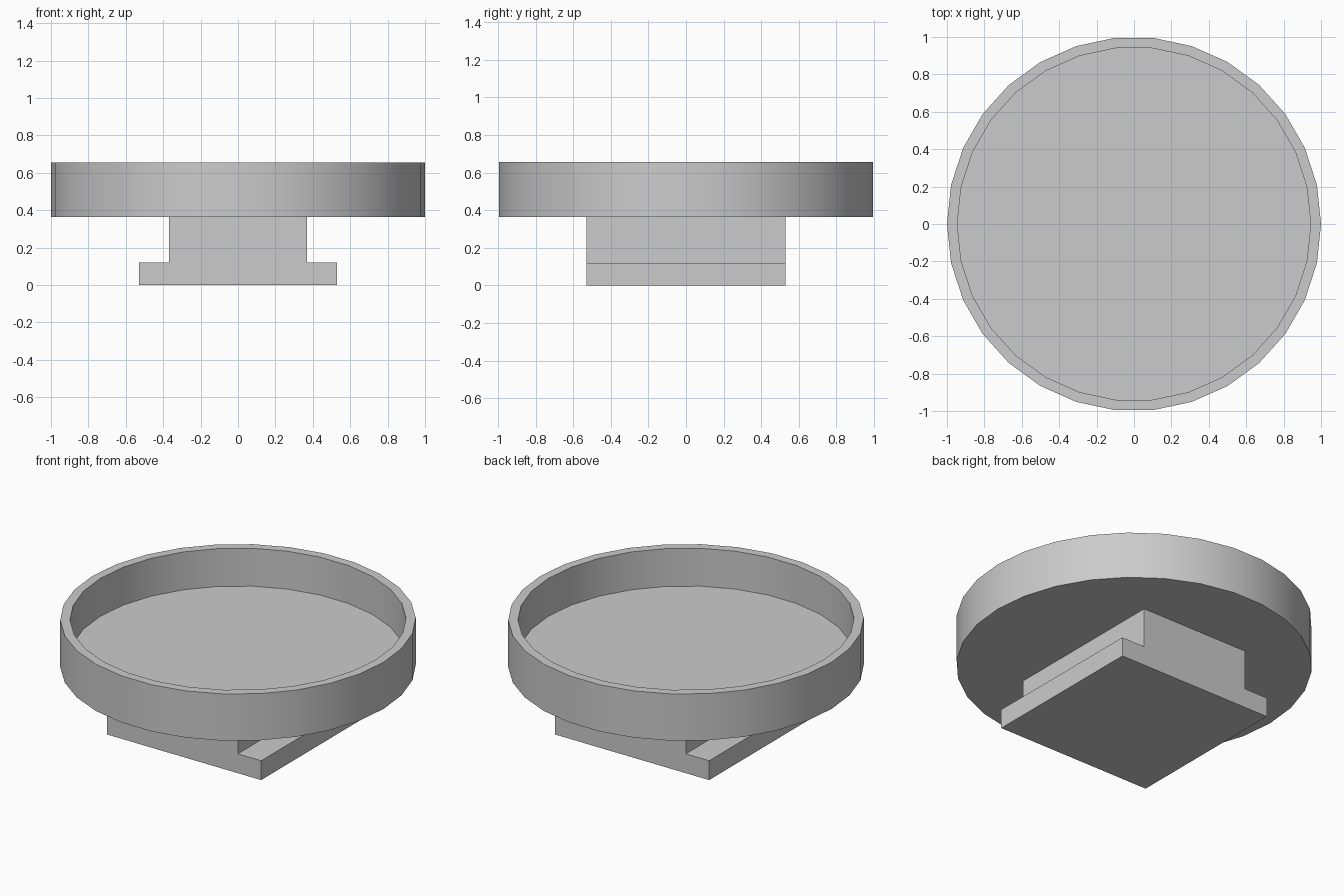
import bpy
import bmesh
import math

cube = bpy.data.objects.get("Cube")
if cube:
    bpy.data.objects.remove(cube, do_unlink=True)

SIDES = 30

grey = bpy.data.materials.new("plain grey")
grey.use_nodes = True
colour = (0.6, 0.6, 0.6, 1)
grey.diffuse_color = colour
grey.node_tree.nodes["Principled BSDF"].inputs["Base Color"].default_value = colour


def finish(name, bm):
    bmesh.ops.recalc_face_normals(bm, faces=bm.faces)
    mesh = bpy.data.meshes.new(name)
    bm.to_mesh(mesh)
    bm.free()
    mesh.materials.append(grey)
    obj = bpy.data.objects.new(name, mesh)
    bpy.context.collection.objects.link(obj)
    return obj


# Round tray: rings from underside up the wall, over the rim, down to the floor
bm = bmesh.new()
rings = []
for radius, z in ((1, 0.365), (1, 0.655), (0.945, 0.655), (0.945, 0.42)):
    rings.append([bm.verts.new((radius * math.cos(math.tau * i / SIDES),
                                radius * math.sin(math.tau * i / SIDES), z))
                  for i in range(SIDES)])
for low, high in zip(rings, rings[1:]):
    for i in range(SIDES):
        j = (i + 1) % SIDES
        bm.faces.new((low[i], low[j], high[j], high[i]))
bm.faces.new(rings[0])
bm.faces.new(rings[-1])
tray = finish("round_tray", bm)
bpy.ops.object.select_all(action="DESELECT")
tray.select_set(True)
bpy.context.view_layer.objects.active = tray
bpy.ops.object.shade_smooth_by_angle(angle=math.radians(30))

# Mounting foot: inverted T profile extruded from front to back
half = [(0.53, 0), (0.53, 0.12), (0.37, 0.12), (0.37, 0.365)]
profile = half + [(-x, z) for x, z in reversed(half)]
bm = bmesh.new()
face = bm.faces.new([bm.verts.new((x, -0.53, z)) for x, z in profile])
extruded = bmesh.ops.extrude_face_region(bm, geom=[face])["geom"]
bmesh.ops.translate(bm, vec=(0, 1.06, 0),
                    verts=[g for g in extruded if isinstance(g, bmesh.types.BMVert)])
finish("t_shaped_foot", bm)
